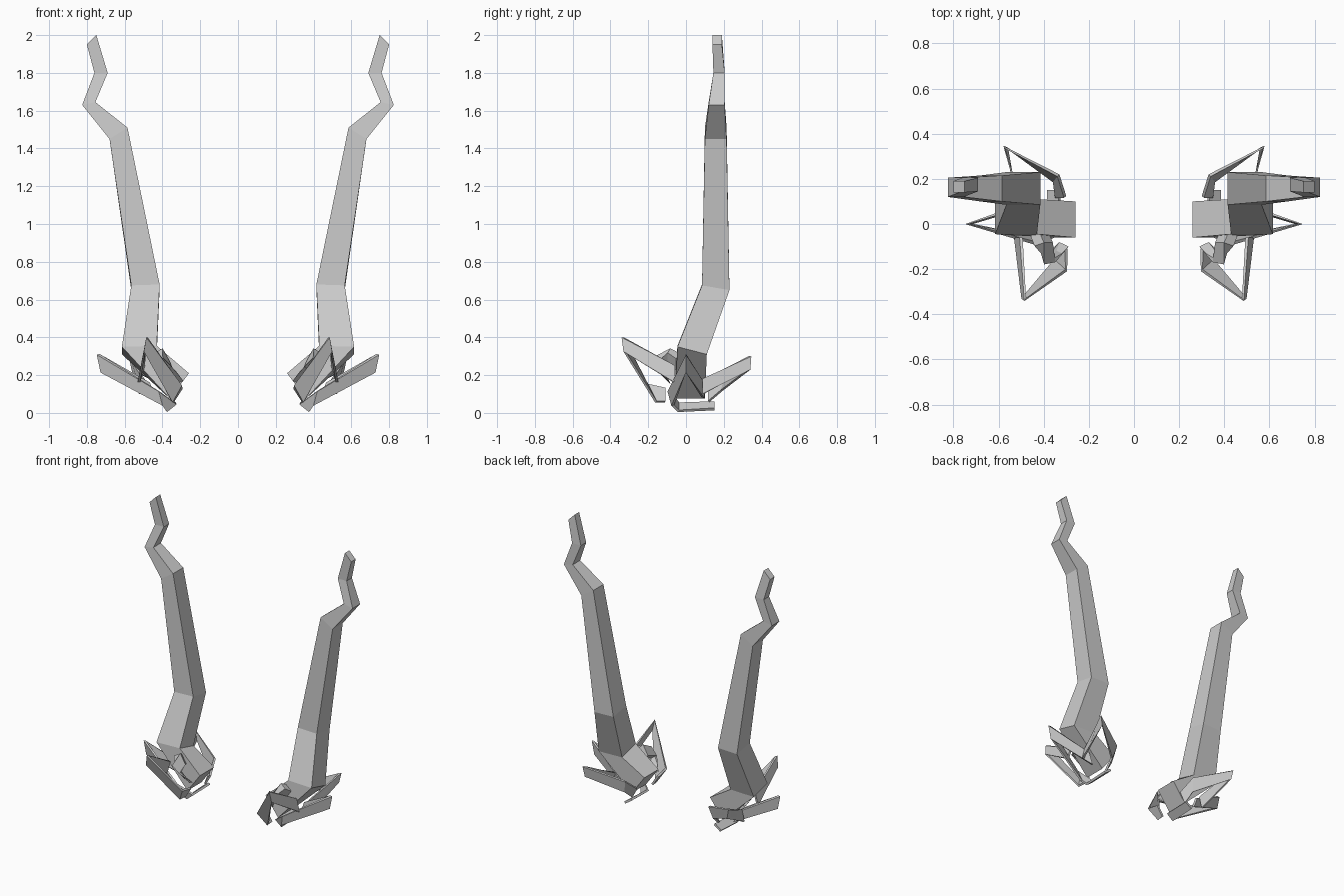
import bpy, bmesh
from mathutils import Vector


def loft(name, rings):
    """Skin a list of equal-length rings, cap both ends, mirror across x = 0."""
    bm = bmesh.new()
    vs = [[bm.verts.new(p) for p in r] for r in rings]
    n = len(rings[0])
    for a, b in zip(vs, vs[1:]):
        for i in range(n):
            j = (i + 1) % n
            bm.faces.new((a[i], a[j], b[j], b[i]))
    bm.faces.new(vs[0])
    bm.faces.new(vs[-1])
    bmesh.ops.recalc_face_normals(bm, faces=bm.faces)
    me = bpy.data.meshes.new(name)
    bm.to_mesh(me)
    bm.free()
    ob = bpy.data.objects.new(name, me)
    bpy.context.collection.objects.link(ob)
    mod = ob.modifiers.new("Mirror", 'MIRROR')
    mod.use_mirror_merge = False
    return ob


def strap(name, path, thick):
    """Flat bar along a path of (upper edge, lower edge) point pairs."""
    pts = [(Vector(a), Vector(b)) for a, b in path]
    mids = [(a + b) / 2 for a, b in pts]
    rings = []
    for i, (a, b) in enumerate(pts):
        w = (a - b).normalized()
        dirs = [(mids[k + 1] - mids[k]).normalized()
                for k in (i - 1, i) if 0 <= k < len(mids) - 1]
        ns = [d.cross(w).normalized() for d in dirs]
        n = sum(ns, Vector())
        n = n.normalized() * thick / 2 if n.length > 0.2 else ns[0] * thick / 2
        rings.append([a + n, b + n, b - n, a - n])
    return loft(name, rings)


# Arm: inner x,z / outer x,z / front y, back y / drop of the outer back corner
sections = [
    (0.75, 2.00, 0.80, 1.95, 0.14, 0.19, 0.0),
    (0.69, 1.80, 0.76, 1.80, 0.145, 0.205, 0.0),
    (0.755, 1.645, 0.825, 1.63, 0.12, 0.205, 0.0),
    (0.585, 1.51, 0.68, 1.45, 0.10, 0.215, 0.0),
    (0.415, 0.68, 0.565, 0.675, 0.085, 0.23, 0.025),
    (0.43, 0.355, 0.615, 0.35, -0.045, 0.11, 0.04),
    (0.26, 0.21, 0.36, 0.075, -0.06, 0.10, 0.0),
]
loft("arm", [[(xi, y0, zi), (xo, y0, zo), (xo, y1, zo - d), (xi, y1, zi - d)]
             for xi, zi, xo, zo, y0, y1, d in sections])

# Three folded fingers: knuckle, bend, then curled end
strap("front_finger", [
    ((0.50, -0.06, 0.25), (0.525, -0.06, 0.16)),
    ((0.482, -0.335, 0.40), (0.495, -0.325, 0.325)),
    ((0.30, -0.205, 0.15), (0.35, -0.16, 0.06)),
    ((0.30, -0.11, 0.13), (0.345, -0.11, 0.06)),
], 0.014)
strap("back_finger", [
    ((0.50, 0.09, 0.18), (0.52, 0.09, 0.10)),
    ((0.575, 0.34, 0.30), (0.56, 0.335, 0.23)),
    ((0.335, 0.215, 0.21), (0.355, 0.19, 0.12)),
    ((0.305, 0.12, 0.13), (0.345, 0.12, 0.06)),
], 0.014)
strap("outer_finger", [
    ((0.47, 0.09, 0.16), (0.44, 0.09, 0.08)),
    ((0.74, 0.0, 0.31), (0.72, 0.0, 0.215)),
    ((0.42, -0.09, 0.115), (0.40, -0.07, 0.04)),
    ((0.33, -0.04, 0.05), (0.38, -0.04, 0.01)),
    ((0.33, 0.15, 0.055), (0.38, 0.15, 0.02)),
], 0.016)

# Stubby thumb on the front of the palm
strap("thumb", [
    ((0.44, -0.04, 0.30), (0.40, -0.04, 0.24)),
    ((0.42, -0.09, 0.33), (0.38, -0.09, 0.26)),
    ((0.405, -0.155, 0.29), (0.355, -0.145, 0.24)),
    ((0.34, -0.12, 0.20), (0.31, -0.09, 0.16)),
], 0.05)
